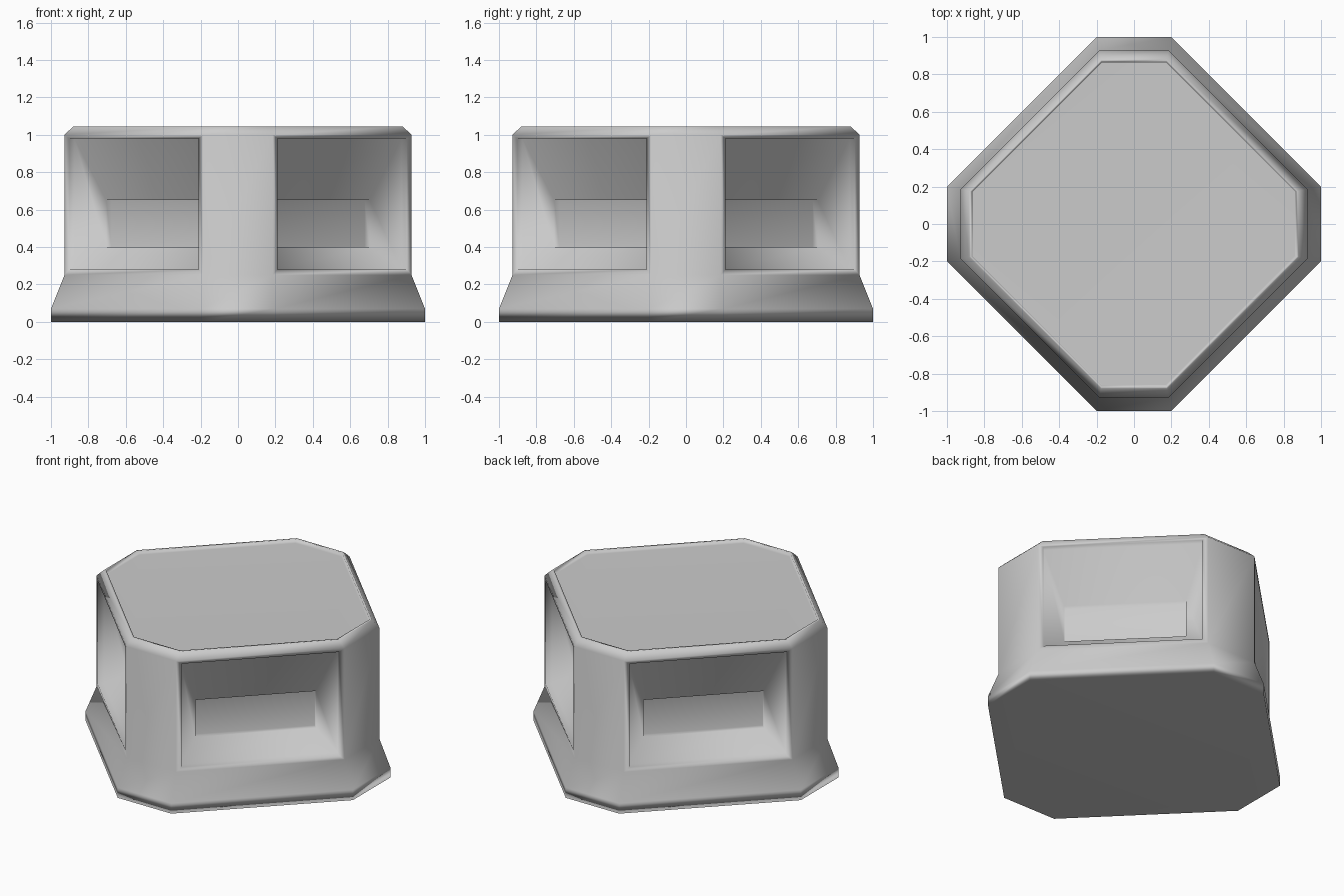
import bpy, bmesh
from mathutils import Vector

if "Cube" in bpy.data.objects:
    bpy.data.objects.remove(bpy.data.objects["Cube"])

# Octagonal cross-section with short faces on the axes
OCTAGON = [(0.2, -1), (1, -0.2), (1, 0.2), (0.2, 1),
           (-0.2, 1), (-1, 0.2), (-1, -0.2), (-0.2, -1)]
# (scale, height) rings: foot, flared skirt, wall, top chamfer, rim, sunken lid
PROFILE = [(1, 0), (1, 0.07), (0.928, 0.25), (0.928, 1.0),
           (0.88, 1.045), (0.865, 1.045), (0.86, 1.02)]
WALL = 2

bm = bmesh.new()
rings = [[bm.verts.new((x * s, y * s, z)) for x, y in OCTAGON] for s, z in PROFILE]
bm.faces.new(rings[0][::-1])
bm.faces.new(rings[-1])
recesses = []
for level, (low, high) in enumerate(zip(rings, rings[1:])):
    for i in range(8):
        j = (i + 1) % 8
        face = bm.faces.new((low[i], low[j], high[j], high[i]))
        if level == WALL and i % 2 == 0:
            recesses.append(face)
bm.normal_update()

# Recess in each diagonal wall: straight lip, sloped sides, straight-sided panel pocket
# (half width, bottom, top, depth)
STEPS = [(0.49, 0.28, 0.98, 0), (0.49, 0.28, 0.98, 0.04),
         (0.375, 0.40, 0.65, 0.165), (0.375, 0.40, 0.65, 0.205)]
frames = []
for face in recesses:
    n = face.normal.copy()
    frames.append((face, n, Vector((-n.y, n.x, 0)), face.calc_center_median().dot(n)))
for half, bottom, top, depth in STEPS:
    bmesh.ops.inset_individual(bm, faces=recesses, thickness=0.01)
    for face, n, across, distance in frames:
        middle = face.calc_center_median().z
        for v in face.verts:
            side = half if v.co.dot(across) > 0 else -half
            height = top if v.co.z > middle else bottom
            v.co = n * (distance - depth) + across * side + Vector((0, 0, height))
    bm.normal_update()

bmesh.ops.recalc_face_normals(bm, faces=bm.faces[:])
mesh = bpy.data.meshes.new("recessed_block")
bm.to_mesh(mesh)
bm.free()
for p in mesh.polygons:
    p.use_smooth = True
block = bpy.data.objects.new("recessed_block", mesh)
bpy.context.collection.objects.link(block)

# Soft shading that keeps the large faces flat
block.modifiers.new("face_weighted_shading", 'WEIGHTED_NORMAL')
